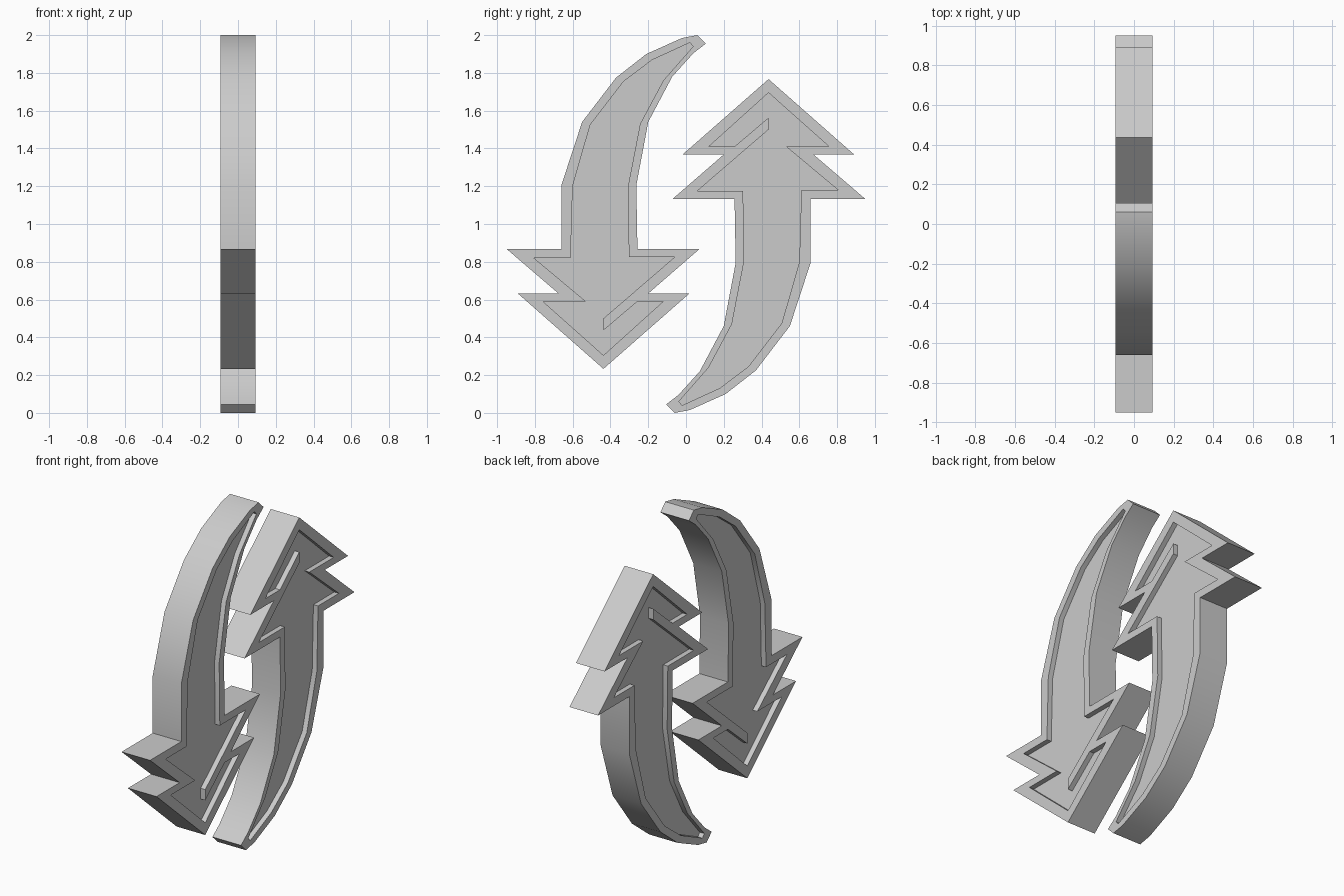
import bpy, bmesh

if "Cube" in bpy.data.objects:
    bpy.data.objects.remove(bpy.data.objects["Cube"])

HALF = 0.093    # half thickness of an arrow
DEPTH = 0.03    # depth of the sunken panel

# Arrow silhouette (y, z), pointing down
OUTLINE = [(0.06, 2.0), (-0.02, 1.985), (-0.21, 1.90), (-0.37, 1.775), (-0.55, 1.54),
           (-0.66, 1.205), (-0.66, 0.868), (-0.95, 0.868), (-0.675, 0.632), (-0.89, 0.632),
           (-0.437, 0.233), (0.018, 0.632), (-0.2, 0.632), (0.072, 0.868), (-0.257, 0.868),
           (-0.263, 1.205), (-0.2, 1.54), (-0.073, 1.78), (0.04, 1.905), (0.105, 1.955)]

# Sunken panel border, with the notch cut into the head
PANEL = [(0.02, 1.96), (-0.18, 1.868), (-0.33, 1.755), (-0.507, 1.525), (-0.60, 1.2),
         (-0.611, 0.82), (-0.805, 0.82), (-0.53, 0.59), (-0.757, 0.59), (-0.437, 0.305),
         (-0.121, 0.59), (-0.257, 0.59), (-0.437, 0.437), (-0.437, 0.5), (-0.06, 0.825),
         (-0.302, 0.825), (-0.308, 1.195), (-0.243, 1.53), (-0.12, 1.76), (0.038, 1.94)]


def make_arrow(name, flip):
    bm = bmesh.new()

    def ring(points, x):
        if flip:    # half turn about the centre
            points = [(-y, 2 - z) for y, z in points]
        return [bm.verts.new((x, y, z)) for y, z in points]

    def wall(a, b):
        for i in range(len(a)):
            j = (i + 1) % len(a)
            bm.faces.new((a[i], a[j], b[j], b[i]))

    # Outer side walls
    rims = [ring(OUTLINE, s * HALF) for s in (-1, 1)]
    wall(*rims)
    for s, rim in zip((-1, 1), rims):
        # Panel walls and sunken floor
        lip, floor = ring(PANEL, s * HALF), ring(PANEL, s * (HALF - DEPTH))
        wall(lip, floor)
        bm.faces.new(floor)
        # Flat border between silhouette and panel
        edges = [bm.edges.get((r[i - 1], r[i])) for r in (rim, lip) for i in range(len(r))]
        bmesh.ops.triangle_fill(bm, edges=edges, use_beauty=True, normal=(s, 0, 0))
    bmesh.ops.recalc_face_normals(bm, faces=bm.faces)

    mesh = bpy.data.meshes.new(name)
    bm.to_mesh(mesh)
    bm.free()
    obj = bpy.data.objects.new(name, mesh)
    bpy.context.collection.objects.link(obj)
    bpy.ops.object.select_all(action='DESELECT')
    obj.select_set(True)
    bpy.context.view_layer.objects.active = obj
    bpy.ops.object.shade_smooth_by_angle()


make_arrow("down_arrow", False)
make_arrow("up_arrow", True)
